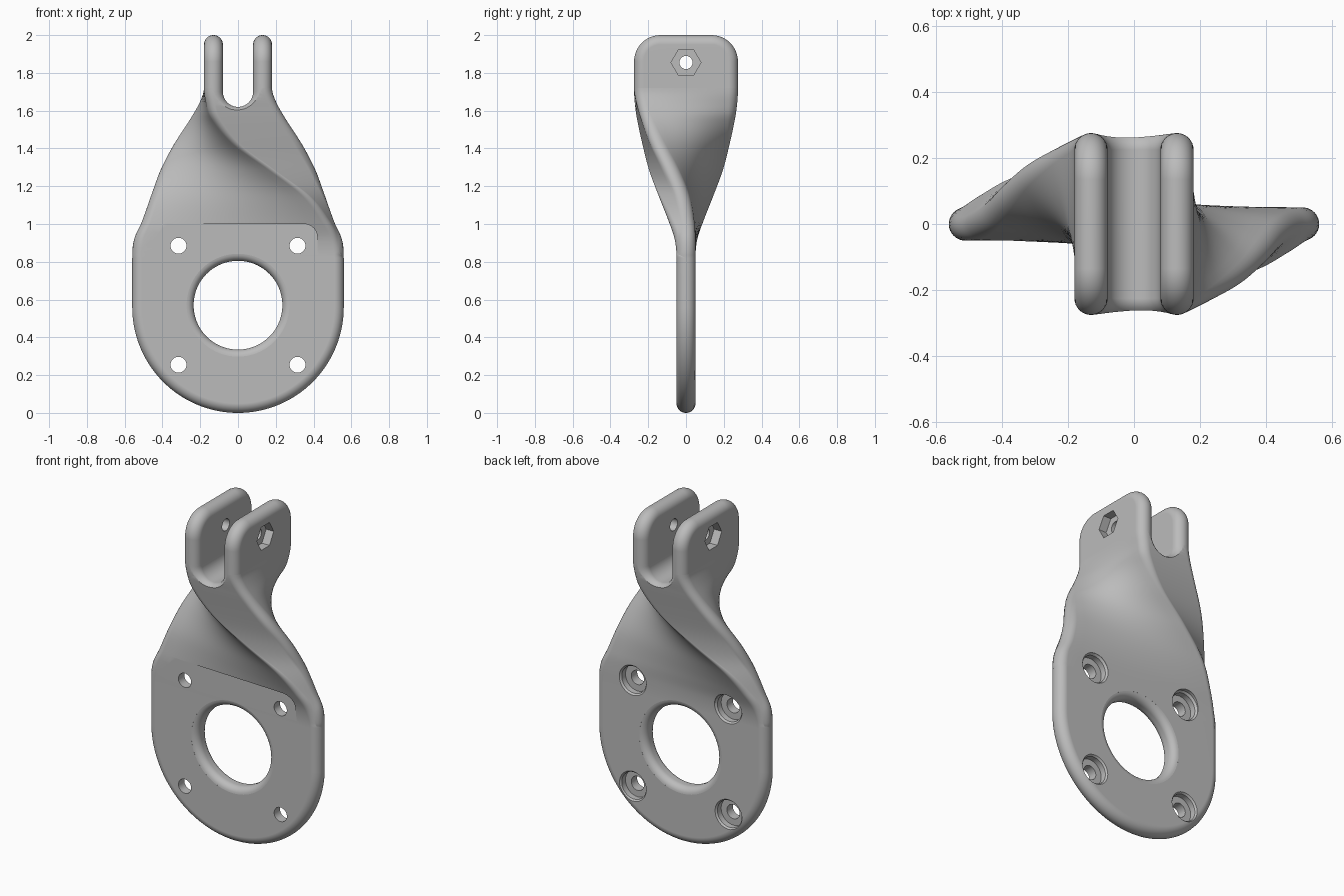
import bpy, bmesh
from math import sin, cos, pi, atan2, sqrt
from mathutils import Vector

if "Cube" in bpy.data.objects:
    bpy.data.objects.remove(bpy.data.objects["Cube"])

R = 0.05        # edge rounding radius
N = 8           # segments per quarter round
Z0, Z1 = 0.82, 1.72   # twisted neck starts / ends

grey = bpy.data.materials.new("plain_grey")
grey.use_nodes = True
grey.diffuse_color = (0.5, 0.5, 0.5, 1)
grey.node_tree.nodes["Principled BSDF"].inputs["Base Color"].default_value = (0.5, 0.5, 0.5, 1)


def finish(bm, name):
    bmesh.ops.remove_doubles(bm, verts=bm.verts, dist=0.0005)
    bmesh.ops.holes_fill(bm, edges=bm.edges, sides=0)
    bmesh.ops.recalc_face_normals(bm, faces=bm.faces)
    mesh = bpy.data.meshes.new(name)
    bm.to_mesh(mesh)
    bm.free()
    mesh.materials.append(grey)
    obj = bpy.data.objects.new(name, mesh)
    bpy.context.collection.objects.link(obj)
    return obj


def skin(bm, rings, closed=True):
    """Bridge equal-length point rings with quads."""
    rows = [[bm.verts.new(p) for p in ring] for ring in rings]
    n = len(rows[0])
    for a, b in zip(rows, rows[1:]):
        for i in range(n if closed else n - 1):
            j = (i + 1) % n
            bm.faces.new((a[i], a[j], b[j], b[i]))
    return rows


def solid(name, rings):
    bm = bmesh.new()
    skin(bm, rings)
    return finish(bm, name)


def round_edge(path, place):
    """Half-round edge swept along a path of (u, v, normal angle)."""
    return [[place(u + R * cos(f) * cos(t), v + R * cos(f) * sin(t), R * sin(f))
             for f in (pi * k / (2 * N) - pi / 2 for k in range(2 * N + 1))]
            for u, v, t in path]


def cut(obj, cutter):
    mod = obj.modifiers.new("cut", 'BOOLEAN')
    mod.operation, mod.solver, mod.object = 'DIFFERENCE', 'EXACT', cutter
    bpy.context.view_layer.objects.active = obj
    bpy.ops.object.modifier_apply(modifier=mod.name)
    bpy.data.objects.remove(cutter)


def lathe(profile, place, sides=40, name="drill"):
    return solid(name, [[place(r * cos(2 * pi * k / sides), r * sin(2 * pi * k / sides), h)
                         for k in range(sides)] for r, h in profile])


# Neck stations: height, then the centres of the two rounded corners of one end
E = 0.0001
STATIONS = [(0.82, 0.51, -E, 0.51, E), (0.92, 0.49, -0.01, 0.5, 0),
            (1.01, 0.445, -0.04, 0.46, -0.005), (1.15, 0.345, -0.095, 0.41, -0.03),
            (1.285, 0.18, -0.145, 0.36, -0.08), (1.42, 0.01, -0.18, 0.29, -0.14),
            (1.56, -0.095, -0.21, 0.2, -0.19), (1.65, -0.122, -0.222, 0.15, -0.215),
            (1.72, -0.13, -0.225, 0.13, -0.225)]


def station(z):
    """Smooth interpolation between neck stations."""
    S, last = STATIONS, len(STATIONS) - 1
    i = max(k for k in range(last) if S[k][0] <= z + 1e-9)
    h = S[i + 1][0] - S[i][0]
    t = (z - S[i][0]) / h

    def slope(k, c):
        if k in (0, last):
            return 0
        return (S[k + 1][c] - S[k - 1][c]) / (S[k + 1][0] - S[k - 1][0])
    s = t * t * (3 - 2 * t)
    return [S[i][c] * (1 - s) + S[i + 1][c] * s
            + h * t * (1 - t) * ((1 - t) * slope(i, c) - t * slope(i + 1, c)) for c in range(1, 5)]


def neck_ring(z, across=14):
    """Rounded parallelogram section at height z."""
    ax, ay, bx, by = station(z)
    q = [Vector(p) for p in ((ax, ay), (bx, by), (-ax, -ay), (-bx, -by))]
    ring = []
    for i in range(4):
        d0, d1 = q[i] - q[i - 1], q[(i + 1) % 4] - q[i]
        a0 = atan2(-d0.x, d0.y)
        turn = (atan2(-d1.x, d1.y) - a0) % (2 * pi)
        for k in range(N + 1):
            a = a0 + turn * k / N
            ring.append(Vector((q[i].x + R * cos(a), q[i].y + R * sin(a), z)))
        if i % 2:    # extra points along the broad faces
            end = q[(i + 1) % 4] + (ring[-1].xy - q[i])
            start = ring[-1].xy
            ring += [start.lerp(end, k / across).to_3d() + Vector((0, 0, z)) for k in range(1, across)]
    return ring


# Body: round-bottomed mounting plate flowing into the twisted neck
bm = bmesh.new()
path = [(0.51, Z0, 0)]
path += [(0.51 * cos(t), 0.56 + 0.51 * sin(t), t) for t in (-pi * k / 64 for k in range(65))]
path += [(-0.51, Z0, -pi)]
skin(bm, round_edge(path, lambda u, v, w: (u, w, v)), closed=False)
skin(bm, [neck_ring(Z0 + (Z1 - Z0) * k / 54) for k in range(55)])
body = finish(bm, "bracket_body")


# Slot between the arms, flared at both ends
def slot_ring(y):
    d = max(0, min(R, abs(y) - 0.225))
    w = 0.08 + R - sqrt(R * R - d * d)
    arc = [(w * cos(a), y, 1.7 + w * sin(a)) for a in (-pi * k / 24 for k in range(25))]
    return [(w, y, 1.9)] + arc + [(-w, y, 1.9)]


flare = [0.225 + R * sin(pi / 2 * k / N) for k in range(N + 1)] + [0.4]
cut(body, solid("slot_cutter", [slot_ring(y) for y in [-f for f in reversed(flare)] + flare]))

# Flat seat on the front, with one rounded corner
seat = [(-0.7, 0.83), (0.42, 0.83)]
seat += [(0.35 + 0.07 * cos(a), 0.93 + 0.07 * sin(a)) for a in (pi / 2 * k / 8 for k in range(9))]
seat += [(-0.7, 1.0)]
cut(body, solid("seat_cutter", [[(x, y, z) for x, z in seat] for y in (-0.4, -0.0505)]))

# Large centre hole with rounded rims
rim = [(0.275 - 0.04 * cos(a), 0.01 + 0.04 * sin(a)) for a in (1.5 * k / 7 for k in range(8))]
rim += [(rim[-1][0], 0.1)]
cut(body, lathe([(r, -h) for r, h in reversed(rim)] + rim,
                lambda u, v, w: (u, w, 0.57 + v), 72))

# Four screw holes, counterbored from the back
for x in (-0.315, 0.315):
    for z in (0.255, 0.885):
        cut(body, lathe([(0.042, -0.1), (0.042, 0.005), (0.08, 0.005), (0.08, 0.04),
                         (0.09, 0.052), (0.09, 0.15)],
                        lambda u, v, w: (x + u, w, z + v)))

# Two fork arms, each with a bolt hole and a hexagonal nut pocket outside
parts = [body]
for side, name in ((1, "left_arm"), (-1, "right_arm")):
    bm = bmesh.new()
    corner = [(0.135 + 0.09 * cos(t), 1.86 + 0.09 * sin(t), t)
              for t in (pi / 2 * k / 12 for k in range(13))]
    path = [(0.225, Z1, 0)] + corner
    path += [(-u, v, pi - t) for u, v, t in reversed(path)]
    rows = skin(bm, round_edge(path, lambda u, v, w: (side * 0.13 + w, u, v)), closed=False)
    bm.faces.new(rows[0] + rows[-1][::-1])
    arm = finish(bm, name)
    cut(arm, lathe([(0.035, 0), (0.035, 0.3)], lambda u, v, w: (side * w, u, 1.855 + v)))
    cut(arm, lathe([(0.079, 0.13), (0.079, 0.3)], lambda u, v, w: (side * w, u, 1.855 + v), 6))
    parts.append(arm)

# Smooth shading with crisp edges and flat broad faces
for obj in parts:
    bpy.ops.object.select_all(action='DESELECT')
    obj.select_set(True)
    bpy.context.view_layer.objects.active = obj
    bpy.ops.object.shade_smooth_by_angle(angle=0.6)
    obj.modifiers.new("flat_faces", 'WEIGHTED_NORMAL').keep_sharp = True
